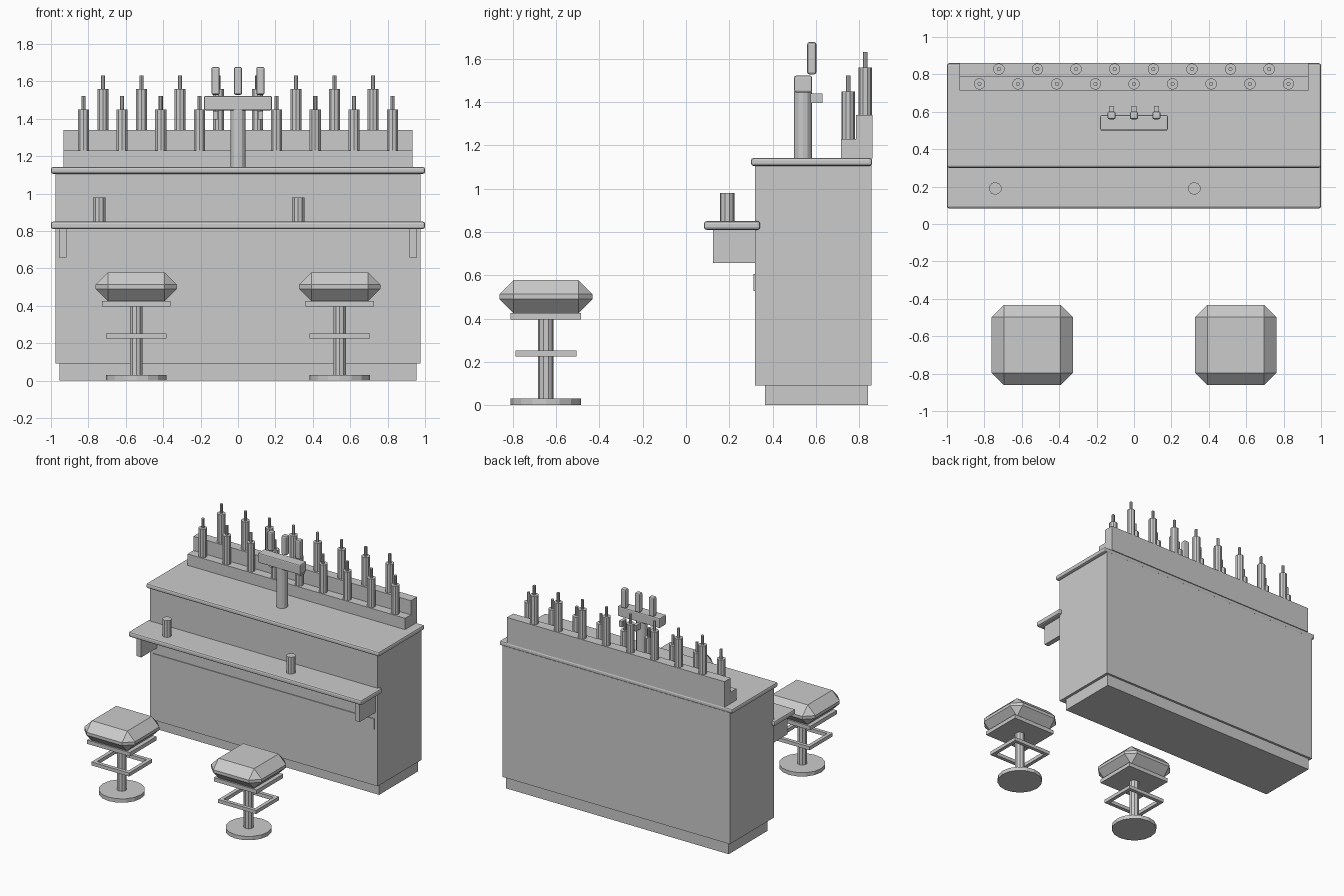
import bpy, bmesh
from mathutils import Matrix, Vector

if "Cube" in bpy.data.objects:
    bpy.data.objects.remove(bpy.data.objects["Cube"])


def finish(bm, name, bevel=0, segments=1):
    me = bpy.data.meshes.new(name)
    bm.normal_update()
    bm.to_mesh(me)
    bm.free()
    ob = bpy.data.objects.new(name, me)
    bpy.context.collection.objects.link(ob)
    if bevel:
        mod = ob.modifiers.new("bevel", 'BEVEL')
        mod.width, mod.segments = bevel, segments
    return ob


def box(name, x, y, z, bevel=0, segments=1):
    """Box from (min, max) pairs."""
    bm = bmesh.new()
    bmesh.ops.create_cube(bm, size=1)
    for v in bm.verts:
        v.co = Vector([(a + b) / 2 + c * (b - a) for (a, b), c in zip((x, y, z), v.co)])
    return finish(bm, name, bevel, segments)


def cyl(bm, x, y, z0, z1, r, sides):
    bmesh.ops.create_cone(bm, cap_ends=True, segments=sides, radius1=r, radius2=r,
                          depth=z1 - z0, matrix=Matrix.Translation((x, y, (z0 + z1) / 2)))


def cylinder(name, x, y, z0, z1, r, sides):
    bm = bmesh.new()
    cyl(bm, x, y, z0, z1, r, sides)
    return finish(bm, name)


# Bar cabinet
box("plinth", (-.955, .955), (.365, .84), (0, .09))
box("cabinet_body", (-.976, .976), (.318, .857), (.09, 1.108))
box("counter_top", (-1, 1), (.3, .86), (1.105, 1.142), .012, 2)
box("front_strip", (-.95, .95), (.312, .33), (.527, .607))

# Drinks ledge on brackets
box("ledge", (-1, 1), (.083, .342), (.81, .85), .012, 2)
for s in (-1, 1):
    box("ledge_bracket", sorted((s * .918, s * .957)), (.125, .325), (.657, .815))
for x in (-.742, .322):
    cylinder("glass", x, .19, .85, .98, .034, 10)

# Stepped bottle shelf
box("bottle_step_low", (-.933, .933), (.715, .79), (1.14, 1.23))
box("bottle_step_high", (-.933, .933), (.785, .861), (1.14, 1.34))


def bottle(x, y, z):
    bm = bmesh.new()
    cyl(bm, x, y, z, z + .22, .031, 10)
    cyl(bm, x, y, z + .22, z + .292, .011, 8)
    finish(bm, "bottle")


for i in range(9):
    bottle(-.826 + .2065 * i, .749, 1.23)
for i in range(8):
    bottle(-.7228 + .2065 * i, .828, 1.34)

# Beer tap tower
cylinder("tap_column", 0, .54, 1.14, 1.45, .041, 12)
box("tap_head", (-.181, .181), (.5, .582), (1.445, 1.522), .008, 2)
for x in (-.12, 0, .12):
    box("tap_handle", (x - .022, x + .022), (.56, .602), (1.528, 1.677), .01, 2)
    box("tap_spout", (x - .013, x + .013), (.575, .63), (1.395, 1.44))

# Stools
for x in (-.544, .544):
    y = -.647
    cylinder("stool_base", x, y, 0, .03, .163, 16)
    cylinder("stool_column", x, y, .03, .4, .036, 10)
    for s in (-1, 1):
        a, b = sorted((s * .134, s * .162))
        c, d = sorted((s * .113, s * .141))
        box("foot_rail_side", (x + a, x + b), (y - .113, y + .113), (.225, .252))
        box("foot_rail_front", (x - .162, x + .162), (y + c, y + d), (.225, .252))
    box("seat_plate", (x - .183, x + .183), (y - .163, y + .163), (.395, .425))
    box("seat", (x - .217, x + .217), (y - .215, y + .215), (.425, .578), .065)
